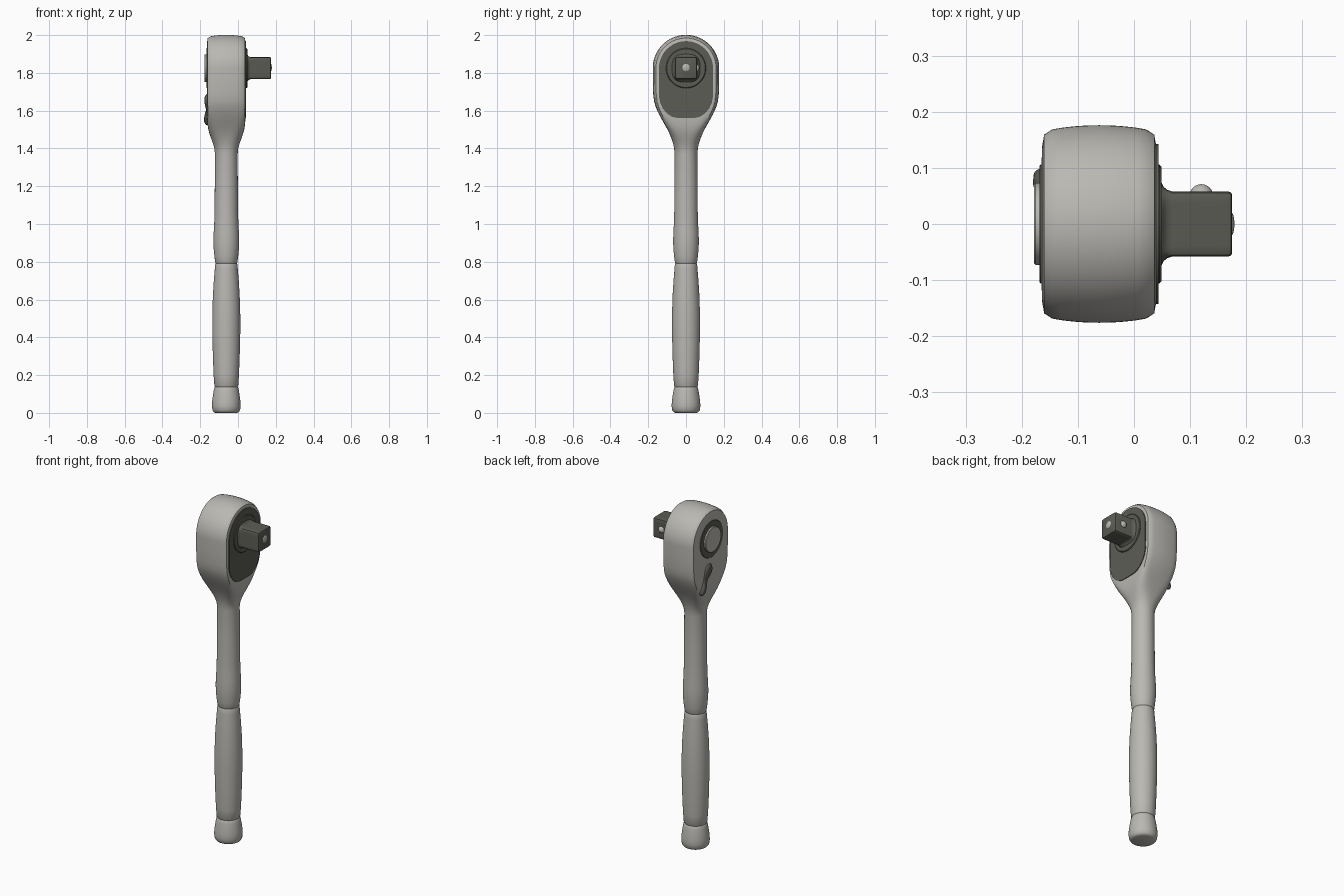
import bpy, bmesh
from math import sin, cos, pi, radians, atan2
from mathutils import Matrix, Vector

if "Cube" in bpy.data.objects:
    bpy.data.objects.remove(bpy.data.objects["Cube"])


def material(name, rgb):
    m = bpy.data.materials.new(name)
    m.use_nodes = True
    m.diffuse_color = (*rgb, 1)
    bsdf = m.node_tree.nodes["Principled BSDF"]
    bsdf.inputs["Base Color"].default_value = (*rgb, 1)
    return m


STEEL = material("satin steel", (0.49, 0.48, 0.45))
DARK = material("dark steel", (0.105, 0.108, 0.09))
SIDES = 64
AXIS_X = -0.062      # handle centre line
HEAD_Z = 1.825       # centre of the round head


def finish(name, bm, mat, angle=35):
    bmesh.ops.remove_doubles(bm, verts=bm.verts, dist=1e-5)
    bmesh.ops.recalc_face_normals(bm, faces=bm.faces)
    mesh = bpy.data.meshes.new(name)
    bm.to_mesh(mesh)
    bm.free()
    mesh.materials.append(mat)
    ob = bpy.data.objects.new(name, mesh)
    bpy.context.collection.objects.link(ob)
    bpy.ops.object.select_all(action='DESELECT')
    ob.select_set(True)
    bpy.context.view_layer.objects.active = ob
    bpy.ops.object.shade_smooth_by_angle(angle=radians(angle))
    return ob


def section(a, b, power=2, bulge=0):
    """Closed outline from ellipse (power 2) to near rectangle (high power)."""
    pts = []
    for i in range(SIDES):
        c, s = cos(2 * pi * i / SIDES), sin(2 * pi * i / SIDES)
        r = (abs(c) ** power + abs(s) ** power) ** (-1 / power)
        pts.append((a * r * c, b * r * s * (1 - bulge * (r * c) ** 2)))
    return pts


def skin(bm, rows, closed=True):
    grid = [[bm.verts.new(p) for p in row] for row in rows]
    n = len(grid[0])
    for lo, hi in zip(grid, grid[1:]):
        for i in range(n if closed else n - 1):
            j = (i + 1) % n
            bm.faces.new((lo[i], lo[j], hi[j], hi[i]))
    return grid


def loft(name, rings, mat, frame):
    """Rings are (height, half a, half b, power), placed by a matrix."""
    bm = bmesh.new()
    grid = skin(bm, [[frame @ Vector((u, v, h)) for u, v in section(a, b, p)]
                     for h, a, b, p in rings])
    bm.faces.new(grid[0])
    bm.faces.new(grid[-1])
    return finish(name, bm, mat)


def disc(name, x0, x1, radius, mat, edge=0.004):
    d = edge if x1 > x0 else -edge
    return loft(name, [(x0, radius, radius, 2), (x1 - d, radius, radius, 2),
                       (x1, radius - edge, radius - edge, 2)], mat, ALONG_X)


# Local z runs along world x, through the head centre
ALONG_X = Matrix(((0, 0, 1, 0), (1, 0, 0, 0), (0, 1, 0, HEAD_Z), (0, 0, 0, 1)))

# Handle: turned profile
handle = [(0, .058), (.004, .066), (.014, .073), (.035, .076), (.06, .075),
          (.09, .071), (.12, .066), (.133, .063), (.138, .060), (.143, .063),
          (.2, .067), (.3, .071), (.42, .074), (.52, .074), (.62, .071),
          (.7, .066), (.76, .061), (.785, .059), (.792, .056), (.799, .059),
          (.83, .063), (.87, .067), (.91, .068), (.95, .067), (1.0, .064),
          (1.07, .062), (1.2, .061), (1.37, .060)]
rings = [(z, r, r, 2, 0) for z, r in handle]
# Neck and head: depth, width, squareness and side bulge
rings += [(1.40, .063, .063, 2.1, 0), (1.425, .070, .068, 2.4, 0),
          (1.45, .079, .076, 2.8, .01), (1.475, .088, .086, 3.5, .02),
          (1.50, .095, .098, 4.5, .03), (1.525, .099, .112, 6, .04),
          (1.55, .101, .126, 8, .05), (1.575, .102, .140, 11, .06),
          (1.60, .1025, .152, 14, .06), (1.625, .1025, .162, 16, .06),
          (1.65, .1025, .169, 16, .06), (1.69, .1025, .174, 16, .06),
          (1.75, .1025, .176, 16, .06), (HEAD_Z, .1025, .176, 16, .06)]
bm = bmesh.new()
grid = skin(bm, [[(AXIS_X + u, v, z) for u, v in section(a, b, p, k)]
                 for z, a, b, p, k in rings])
bm.faces.new(grid[0])
# Round top: half of the last section turned about the drive axis
half = section(*rings[-1][1:])[:SIDES // 2 + 1]
skin(bm, [[(AXIS_X + u, v * cos(t), HEAD_Z + v * sin(t)) for u, v in half]
          for t in (pi * i / 40 for i in range(41))], closed=False)
bmesh.ops.dissolve_degenerate(bm, dist=1e-5, edges=bm.edges)
finish("wrench_body", bm, STEEL)

# Cover plate on the drive side
R = 0.143
right_half = [(.0, 1.560), (.045, 1.561), (.075, 1.568), (.1, 1.585),
              (.122, 1.61), (.136, 1.64), (.142, 1.67)]
outline = right_half + [(R * cos(pi * i / 32), HEAD_Z + R * sin(pi * i / 32))
                        for i in range(33)]
outline += [(-y, z) for y, z in reversed(right_half[1:])]
bm = bmesh.new()
grid = skin(bm, [[(x, y, z) for y, z in outline] for x in (.034, .0435)])
bm.faces.new(grid[1])
finish("cover_plate", bm, DARK)

# Square drive with a flared root on a round boss
disc("drive_boss", .035, .049, .106, DARK)
loft("square_drive", [(.04, .080, .080, 2.5), (.049, .074, .074, 3),
                      (.053, .066, .066, 5), (.059, .061, .061, 8),
                      (.068, .058, .058, 14), (.168, .058, .058, 14),
                      (.173, .056, .056, 12), (.175, .052, .052, 10)],
     DARK, ALONG_X)


def dome(name, centre, size):
    bm = bmesh.new()
    bmesh.ops.create_uvsphere(bm, u_segments=24, v_segments=16, radius=1)
    bmesh.ops.scale(bm, vec=size, verts=bm.verts)
    bmesh.ops.translate(bm, vec=centre, verts=bm.verts)
    finish(name, bm, STEEL)


dome("release_pin", (.172, 0, HEAD_Z + .003), (.007, .022, .022))
dome("detent_ball", (.12, .05, HEAD_Z), (.021, .021, .021))

# Release button in a dark collar on the opposite face
disc("button_collar", -.155, -.168, .106, DARK, .002)
disc("release_button", -.16, -.1785, .073, STEEL, .003)

# Reversing lever: slanted, with a wide pivot and a raised tip
pivot, tip = Vector((-.163, .012, 1.685)), Vector((-.163, .092, 1.525))
along = (tip - pivot).normalized()
out = Vector((-1, 0, 0))
side = along.cross(out)
frame = Matrix((out, side, along)).transposed().to_4x4()
frame.translation = pivot
L = (tip - pivot).length
loft("reversing_lever", [(L * f, a, b, 2.5) for f, a, b in
                         [(0, .003, .008), (.04, .009, .020), (.12, .014, .029),
                          (.22, .015, .031), (.34, .012, .027), (.45, .007, .022),
                          (.55, .007, .019), (.66, .013, .018), (.78, .017, .018),
                          (.9, .016, .016), (.97, .010, .011), (1, .003, .004)]],
     DARK, frame)
